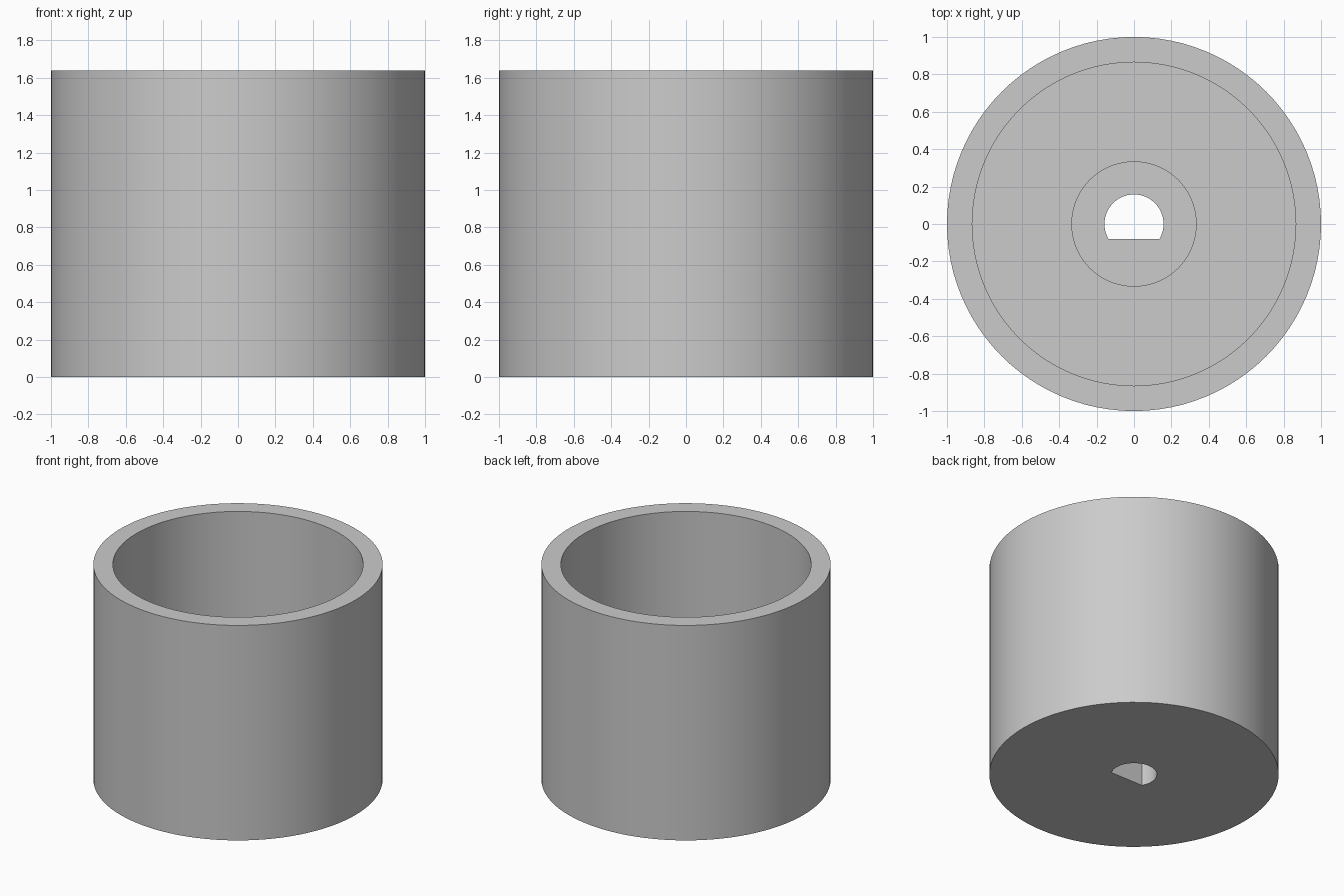
import bpy, bmesh, math

cube = bpy.data.objects.get("Cube")
if cube:
    bpy.data.objects.remove(cube, do_unlink=True)

SEGMENTS = 96
HEIGHT, FLOOR, BOSS_TOP = 1.64, 0.14, 0.66
OUTER, INNER, BOSS, BORE = 1.0, 0.865, 0.335, 0.158

grey = bpy.data.materials.new("plain_grey")
grey.use_nodes = True
colour = (0.6, 0.6, 0.6, 1)
grey.diffuse_color = colour
grey.node_tree.nodes["Principled BSDF"].inputs["Base Color"].default_value = colour


def ring(bm, radius, z):
    """One loop of vertices; the bore loop is cut by a flat on its front side."""
    verts = []
    for i in range(SEGMENTS):
        a = math.tau * i / SEGMENTS
        r = radius
        if radius == BORE and math.sin(a) < -0.5:
            r = -0.5 * BORE / math.sin(a)
        verts.append(bm.verts.new((r * math.cos(a), r * math.sin(a), z)))
    return verts


# Cup wall, floor, central boss and D-shaped bore as one closed section
profile = [(BORE, 0), (OUTER, 0), (OUTER, HEIGHT), (INNER, HEIGHT),
           (INNER, FLOOR), (BOSS, FLOOR), (BOSS, BOSS_TOP), (BORE, BOSS_TOP)]
bm = bmesh.new()
rings = [ring(bm, r, z) for r, z in profile]
for k, low in enumerate(rings):
    high = rings[(k + 1) % len(rings)]
    for i in range(SEGMENTS):
        j = (i + 1) % SEGMENTS
        bm.faces.new((low[i], low[j], high[j], high[i]))
bmesh.ops.recalc_face_normals(bm, faces=bm.faces)

mesh = bpy.data.meshes.new("cup_with_bored_boss")
bm.to_mesh(mesh)
bm.free()
mesh.materials.append(grey)
cup = bpy.data.objects.new("cup_with_bored_boss", mesh)
bpy.context.collection.objects.link(cup)

# Smooth round walls with crisp rims
bpy.ops.object.select_all(action="DESELECT")
cup.select_set(True)
bpy.context.view_layer.objects.active = cup
bpy.ops.object.shade_smooth_by_angle(angle=math.radians(25))
